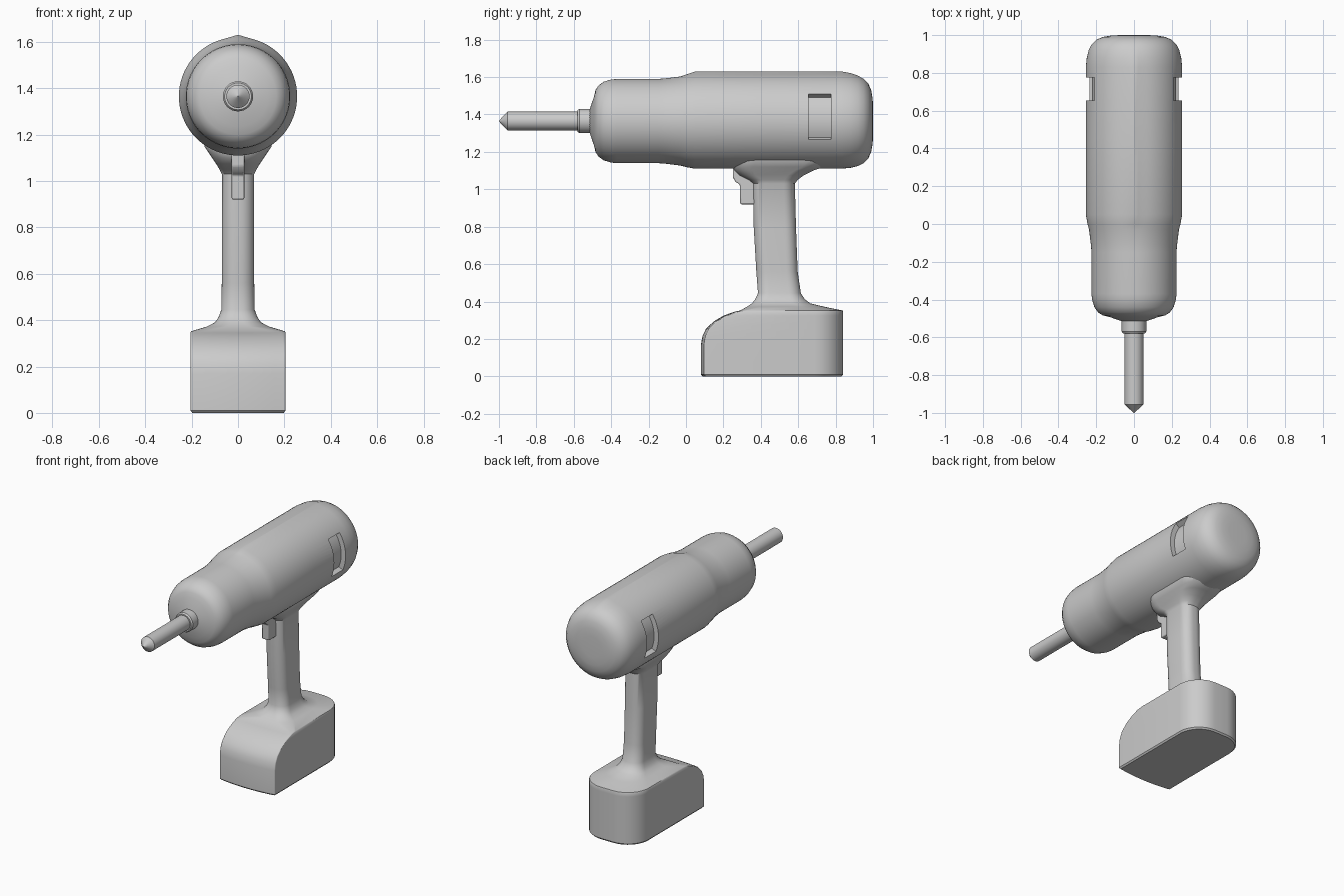
import bpy, bmesh
from math import sin, cos, pi, radians

if "Cube" in bpy.data.objects:
    bpy.data.objects.remove(bpy.data.objects["Cube"])

AXIS_Z = 1.365  # height of the motor axis


def finish(name, bm, angle=30):
    bmesh.ops.recalc_face_normals(bm, faces=bm.faces[:])
    me = bpy.data.meshes.new(name)
    bm.to_mesh(me)
    bm.free()
    ob = bpy.data.objects.new(name, me)
    bpy.context.collection.objects.link(ob)
    smooth(ob, angle)
    return ob


def smooth(ob, angle=30):
    bpy.ops.object.select_all(action='DESELECT')
    ob.select_set(True)
    bpy.context.view_layer.objects.active = ob
    bpy.ops.object.shade_smooth_by_angle(angle=radians(angle))


def loft(name, rings, angle=30):
    bm = bmesh.new()
    rows = [[bm.verts.new(p) for p in ring] for ring in rings]
    n = len(rows[0])
    for a, b in zip(rows, rows[1:]):
        for i in range(n):
            bm.faces.new((a[i], a[(i + 1) % n], b[(i + 1) % n], b[i]))
    bm.faces.new(rows[0])
    bm.faces.new(rows[-1])
    return finish(name, bm, angle)


def round_ring(y, r, peak=0, n=72):
    # circle about the motor axis; peak (radians) draws the top into a soft ridge
    ring = []
    for i in range(n):
        t = 2 * pi * i / n
        off = min(t, 2 * pi - t)
        k = r / cos(peak - off) if off < peak else r
        ring.append((k * sin(t), y, AXIS_Z + k * cos(t)))
    return ring


# motor housing
P = radians(16)
profile = [(-.518, .055, 0), (-.492, .13, 0), (-.484, .165, 0), (-.468, .19, 0),
           (-.44, .21, 0), (-.40, .222, 0), (-.37, .225, 0), (-.15, .225, 0),
           (-.11, .228, 0), (-.03, .238, 0), (.0, .246, P / 2), (.05, .255, P),
           (.45, .255, P), (.83, .255, P), (.88, .25, P * .8), (.92, .24, P * .5),
           (.95, .225, 0), (.975, .20, 0), (.99, .165, 0), (.998, .12, 0), (1.0, .07, 0)]
body = loft("motor_housing", [round_ring(*p) for p in profile])


# vent recesses, one curved cutter per side
def vent_cutter(side):
    rings = []
    for i in range(13):
        t = radians(-23 + 57.5 * i / 12)
        rings.append([(side * r * cos(t), y, AXIS_Z + r * sin(t))
                      for r, y in ((.222, .655), (.30, .655), (.30, .775), (.222, .775))])
    return loft("vent_cutter", rings)


for side in (1, -1):
    cutter = vent_cutter(side)
    cutter.hide_render = True
    mod = body.modifiers.new("vent", 'BOOLEAN')
    mod.operation = 'DIFFERENCE'
    mod.solver = 'EXACT'
    mod.object = cutter
    bpy.context.view_layer.objects.active = body
    bpy.ops.object.modifier_apply(modifier=mod.name)
    bpy.data.objects.remove(cutter)
smooth(body)

# collar and drill bit
loft("bit_collar", [round_ring(y, r, 0, 32) for y, r in
                    ((-.49, .065), (-.57, .065), (-.58, .058))])
loft("drill_bit", [round_ring(y, r, 0, 32) for y, r in
                   ((-.55, .05), (-.955, .05), (-1.0, .002))])


# handle and battery pack, rounded rectangles stacked upwards
def section(z, y0, y1, w, rf, rb, bow=0):
    pts = []
    corners = ((w - rb, y1 - rb, rb, 0), (rb - w, y1 - rb, rb, 90),
               (rf - w, y0 + rf, rf, 180), (w - rf, y0 + rf, rf, 270))
    for cx, cy, r, start in corners:
        for i in range(9):
            t = radians(start + 90 * i / 8)
            pts.append((cx + r * cos(t), cy + r * sin(t), z))
        if start == 180:  # bowed front edge
            for i in range(1, 10):
                u = -1 + 2 * i / 10
                pts.append(((w - rf) * u, y0 - bow * (1 - u * u), z))
    return pts


grip = [(0, .105, .832, .197, .006, .15, .015), (.01, .095, .84, .205, .008, .155, .015),
        (.17, .095, .84, .205, .008, .155, .015), (.215, .103, .84, .205, .008, .155, .015),
        (.255, .122, .84, .205, .008, .155, .015), (.295, .162, .84, .205, .01, .155, .012),
        (.325, .212, .84, .205, .015, .155, .01), (.345, .262, .84, .205, .02, .155, .005),
        (.352, .29, .838, .202, .03, .155, 0), (.372, .325, .74, .135, .08, .13),
        (.39, .352, .665, .10, .07, .09), (.412, .37, .635, .084, .065, .075),
        (.445, .385, .614, .072, .06, .065), (.56, .376, .597, .07, .06, .06),
        (.80, .362, .588, .07, .06, .06), (1.03, .358, .582, .07, .06, .06),
        (1.05, .335, .597, .08, .07, .07), (1.075, .285, .63, .095, .085, .085),
        (1.10, .26, .68, .112, .10, .10), (1.12, .25, .74, .125, .11, .12),
        (1.15, .25, .77, .145, .12, .14), (1.20, .26, .77, .15, .12, .14)]
loft("handle_and_battery", [section(*g) for g in grip], 35)

# trigger
side_view = [(.29, .92), (.38, .92), (.38, 1.12), (.25, 1.12), (.25, 1.065),
             (.265, 1.04), (.288, 1.025)]
trigger = loft("trigger", [[(x, y, z) for y, z in side_view] for x in (-.027, .027)])
bev = trigger.modifiers.new("soft_edges", 'BEVEL')
bev.width = .006
bev.segments = 2
